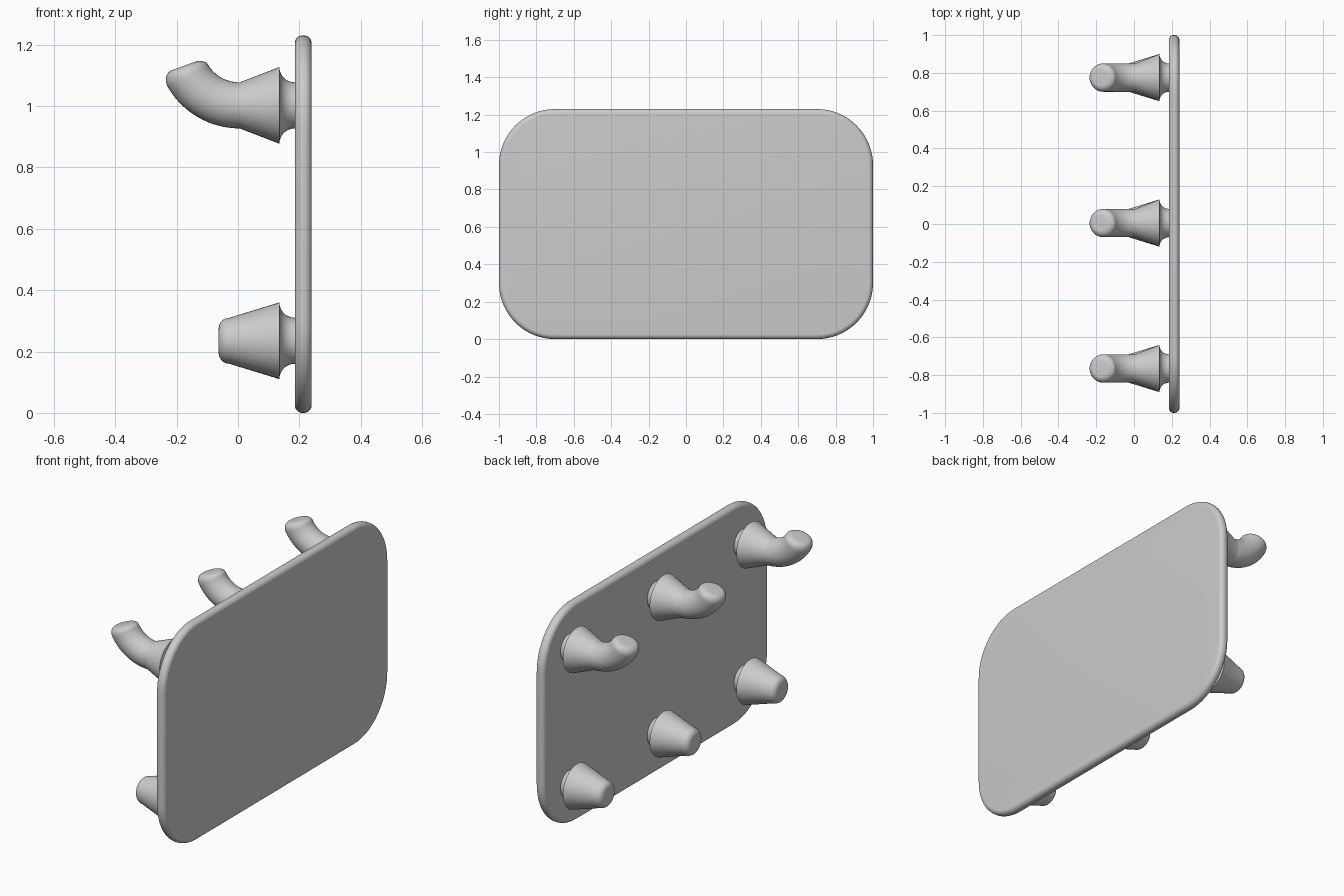
import bpy
import bmesh
from math import sin, cos, pi, radians
from mathutils import Vector

cube = bpy.data.objects.get("Cube")
if cube:
    bpy.data.objects.remove(cube, do_unlink=True)

grey = bpy.data.materials.new("light_grey")
grey.use_nodes = True
grey.diffuse_color = (0.6, 0.6, 0.6, 1)
grey.node_tree.nodes["Principled BSDF"].inputs["Base Color"].default_value = grey.diffuse_color

BACK, FRONT = 0.185, 0.24      # plate faces along x
WIDTH, HEIGHT, CORNER = 1.0, 1.23, 0.3
PEG_R, FILLET, ROUND = 0.075, 0.05, 0.035


def loft(name, rings):
    """Skin a list of equal closed rings and close both ends."""
    bm = bmesh.new()
    loops = [[bm.verts.new(p) for p in ring] for ring in rings]
    n = len(loops[0])
    for a, b in zip(loops, loops[1:]):
        for i in range(n):
            j = (i + 1) % n
            bm.faces.new((a[i], a[j], b[j], b[i]))
    bm.faces.new(loops[0])
    bm.faces.new(loops[-1])
    bmesh.ops.recalc_face_normals(bm, faces=bm.faces)
    mesh = bpy.data.meshes.new(name)
    bm.to_mesh(mesh)
    bm.free()
    mesh.materials.append(grey)
    obj = bpy.data.objects.new(name, mesh)
    bpy.context.collection.objects.link(obj)
    bpy.ops.object.select_all(action='DESELECT')
    obj.select_set(True)
    bpy.context.view_layer.objects.active = obj
    bpy.ops.object.shade_smooth_by_angle(angle=radians(35))
    return obj


def plate_ring(x, inset, steps=16):
    """Rounded rectangle outline in the yz plane."""
    ring = []
    for k, (sy, sz) in enumerate(((1, 1), (-1, 1), (-1, -1), (1, -1))):
        cy = sy * (WIDTH - CORNER)
        cz = HEIGHT / 2 + sz * (HEIGHT / 2 - CORNER)
        for i in range(steps + 1):
            a = (k + i / steps) * pi / 2
            r = CORNER - inset
            ring.append((x, cy + r * cos(a), cz + r * sin(a)))
    return ring


def peg_ring(y, x, z, angle, radius, sides=40):
    """Circle across a path that heads to -x, tilted upward by angle."""
    up = Vector((sin(angle), 0, cos(angle)))
    side = Vector((0, 1, 0))
    centre = Vector((x, y, z))
    return [centre + radius * (cos(t) * up + sin(t) * side)
            for t in (2 * pi * i / sides for i in range(sides))]


def peg(name, y, z, straight_end, bend_r=0.0, bend=0.0):
    """Peg with a flared root, optional upward bend and a rounded tip."""
    rings = [peg_ring(y, BACK + 0.01, z, 0, PEG_R + FILLET)]
    for i in range(9):
        a = i / 8 * pi / 2
        rings.append(peg_ring(y, BACK - FILLET * sin(a), z, 0,
                              PEG_R + FILLET * (1 - cos(a))))
    # path as a function of distance past the straight section
    length = bend_r * bend

    def along(s, radius):
        if not bend:
            return peg_ring(y, straight_end - s, z, 0, radius)
        a = s / bend_r
        return peg_ring(y, straight_end - bend_r * sin(a),
                        z + bend_r * (1 - cos(a)), a, radius)

    body_end = length - ROUND
    if bend:
        rings += [along(body_end * i / 16, PEG_R) for i in range(16)]
    for i in range(9):
        a = i / 8 * pi / 2
        rings.append(along(body_end + ROUND * sin(a),
                           PEG_R - ROUND * (1 - cos(a))))
    loft(name, rings)


# Backing plate with rolled edges
edge = (FRONT - BACK) / 2 - 0.002
profile = [(BACK + edge * (1 - cos(a)), edge * (1 - sin(a)))
           for a in (i / 8 * pi / 2 for i in range(9))]
profile += [(BACK + FRONT - x, inset) for x, inset in reversed(profile)]
loft("plate", [plate_ring(x, inset) for x, inset in profile])

# Upper hooks and lower pegs
for label, y in (("left", 0.775), ("middle", 0.005), ("right", -0.765)):
    peg("upper_hook_" + label, y, 1.002, 0.005, 0.195, radians(70))
    peg("lower_peg_" + label, y, 0.235, -0.063)
